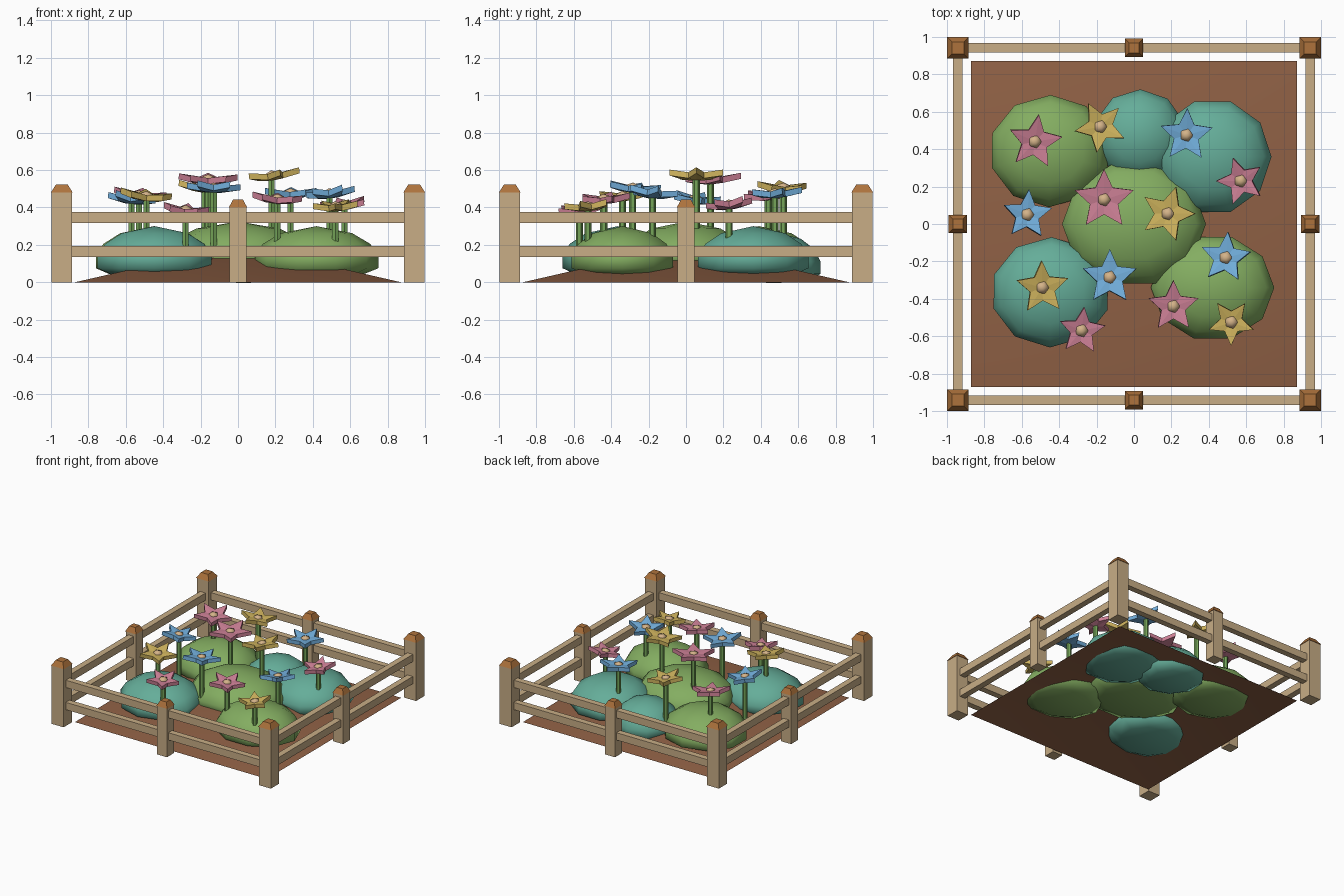
import bpy, bmesh, math
from mathutils import Matrix, Vector

if "Cube" in bpy.data.objects:
    bpy.data.objects.remove(bpy.data.objects["Cube"])


def material(name, r, g, b):
    m = bpy.data.materials.new(name)
    m.use_nodes = True
    m.diffuse_color = (r, g, b, 1)
    m.node_tree.nodes["Principled BSDF"].inputs["Base Color"].default_value = (r, g, b, 1)
    return m


TAN = material("tan wood", .58, .42, .24)
CAP = material("brown cap", .42, .17, .045)
SOIL = material("soil", .28, .12, .06)
GREEN = material("leaf green", .23, .42, .12)
TEAL = material("leaf teal", .13, .42, .32)
STEM = material("stem green", .18, .38, .1)
HEART = material("flower centre", .66, .45, .25)
PINK = material("petal pink", .62, .22, .31)
YELLOW = material("petal yellow", .62, .45, .11)
BLUE = material("petal blue", .17, .43, .72)


def finish(bm, name, mat, smooth=False):
    bmesh.ops.recalc_face_normals(bm, faces=bm.faces)
    for f in bm.faces:
        f.smooth = smooth
    mesh = bpy.data.meshes.new(name)
    bm.to_mesh(mesh)
    bm.free()
    mesh.materials.append(mat)
    ob = bpy.data.objects.new(name, mesh)
    bpy.context.collection.objects.link(ob)
    return ob


def box(name, mat, centre, size, top=1.0):
    """Box whose upper face is scaled by top."""
    bm = bmesh.new()
    bmesh.ops.create_cube(bm, size=1)
    for v in bm.verts:
        k = top if v.co.z > 0 else 1
        v.co = Vector((v.co.x * size[0] * k, v.co.y * size[1] * k, v.co.z * size[2])) + Vector(centre)
    return finish(bm, name, mat)


# Fence posts with tapered caps
def post(name, x, y, width, height):
    box(name, TAN, (x, y, height / 2), (width, width, height))
    box(name + "_cap", CAP, (x, y, height + .021), (width + .008, width + .008, .042), .55)


E = .942
for sx in (-1, 1):
    for sy in (-1, 1):
        post("corner_post", sx * E, sy * E, .108, .48)
    post("middle_post", sx * E, 0, .09, .4)
    post("middle_post", 0, sx * E, .09, .4)
    # Fence rails
    for z in (.164, .346):
        box("rail", TAN, (0, sx * E, z), (1.8, .05, .06))
        box("rail", TAN, (sx * E, 0, z), (.05, 1.8, .06))

# Soil mound, open underneath
PEAK, HALF = .2, .872


def soil_height(x, y):
    return PEAK * (1 - max(abs(x), abs(y)) / HALF)


bm = bmesh.new()
rim = [bm.verts.new((sx * HALF, sy * HALF, 0)) for sx, sy in ((-1, -1), (1, -1), (1, 1), (-1, 1))]
apex = bm.verts.new((0, 0, PEAK))
for i in range(4):
    bm.faces.new((rim[i], rim[(i + 1) % 4], apex))
finish(bm, "soil_mound", SOIL, True)


# Bushes: low rounded lathes
def bush(name, mat, x, y, rx, ry, lift, turn):
    profile = [(.7, .035), (1, .075), (1, .14), (.87, .205), (.58, .262)]
    sides = 10
    bm = bmesh.new()
    rings = []
    for r, z in profile:
        rings.append([bm.verts.new((x + rx * r * math.cos(a), y + ry * r * math.sin(a), z + lift))
                      for a in (turn + math.tau * i / sides for i in range(sides))])
    bottom = bm.verts.new((x, y, .025 + lift))
    top = bm.verts.new((x, y, .3 + lift))
    for i in range(sides):
        j = (i + 1) % sides
        for lo, hi in zip(rings, rings[1:]):
            bm.faces.new((lo[i], lo[j], hi[j], hi[i]))
        bm.faces.new((rings[-1][i], rings[-1][j], top))
        bm.faces.new((rings[0][j], rings[0][i], bottom))
    finish(bm, name, mat, True)


bush("centre_bush", GREEN, 0, 0, .385, .335, .025, 0)
bush("back_right_bush", GREEN, -.45, .39, .325, .3, 0, .3)
bush("back_middle_bush", TEAL, .03, .47, .25, .25, -.03, .3)
bush("back_left_bush", TEAL, .42, .36, .315, .31, 0, 0)
bush("front_right_bush", TEAL, -.445, -.365, .32, .295, 0, .3)
bush("front_left_bush", GREEN, .42, -.34, .33, .285, 0, 0)


# Flowers: dished five-point stars with a round heart on a stem
def flower(mat, x, y, z, radius, phase, tilt_x, tilt_y):
    place = Matrix.Translation((x, y, z)) @ Matrix.Rotation(tilt_x, 4, 'X') @ Matrix.Rotation(tilt_y, 4, 'Y')
    bm = bmesh.new()
    layers = []
    for dz in (-.032, 0):
        ring = []
        for i in range(10):
            a = math.radians(phase + 36 * i)
            r, h = (radius, .022) if i % 2 == 0 else (radius * .48, .006)
            ring.append(bm.verts.new((r * math.cos(a), r * math.sin(a), h + dz)))
        layers.append((ring, bm.verts.new((0, 0, dz))))
    (low, low_mid), (high, high_mid) = layers
    for i in range(10):
        j = (i + 1) % 10
        bm.faces.new((high[i], high[j], high_mid))
        bm.faces.new((low[j], low[i], low_mid))
        bm.faces.new((low[i], low[j], high[j], high[i]))
    bm.transform(place)
    finish(bm, "petals", mat)

    bm = bmesh.new()
    bmesh.ops.create_icosphere(bm, subdivisions=1, radius=.038)
    bm.transform(place @ Matrix.Diagonal((1, 1, .6, 1)))
    finish(bm, "flower_heart", HEART, True)

    base = soil_height(x, y) + .005
    bm = bmesh.new()
    bmesh.ops.create_cone(bm, cap_ends=True, segments=6, radius1=.019, radius2=.019, depth=z - .015 - base)
    bm.transform(Matrix.Translation((x, y, (z - .015 + base) / 2)))
    finish(bm, "stem", STEM)


flower(PINK, -.53, .44, .47, .148, 10, .1, .1)
flower(YELLOW, -.18, .52, .51, .14, 46, -.05, .1)
flower(BLUE, .28, .475, .48, .145, 16, .05, 0)
flower(PINK, .57, .23, .42, .13, 36, .12, -.1)
flower(BLUE, -.57, .05, .45, .135, 15, -.1, .12)
flower(PINK, -.16, .13, .555, .165, 18, .05, .02)
flower(YELLOW, .18, .055, .575, .15, 0, 0, -.12)
flower(YELLOW, -.49, -.34, .465, .145, 20, .08, .12)
flower(BLUE, -.13, -.285, .51, .15, 18, -.08, .03)
flower(BLUE, .49, -.18, .48, .138, 12, -.1, -.12)
flower(PINK, .21, -.44, .45, .14, 18, .05, .08)
flower(PINK, -.28, -.57, .39, .128, 12, .1, .1)
flower(YELLOW, .52, -.525, .41, .125, 54, .08, -.05)
